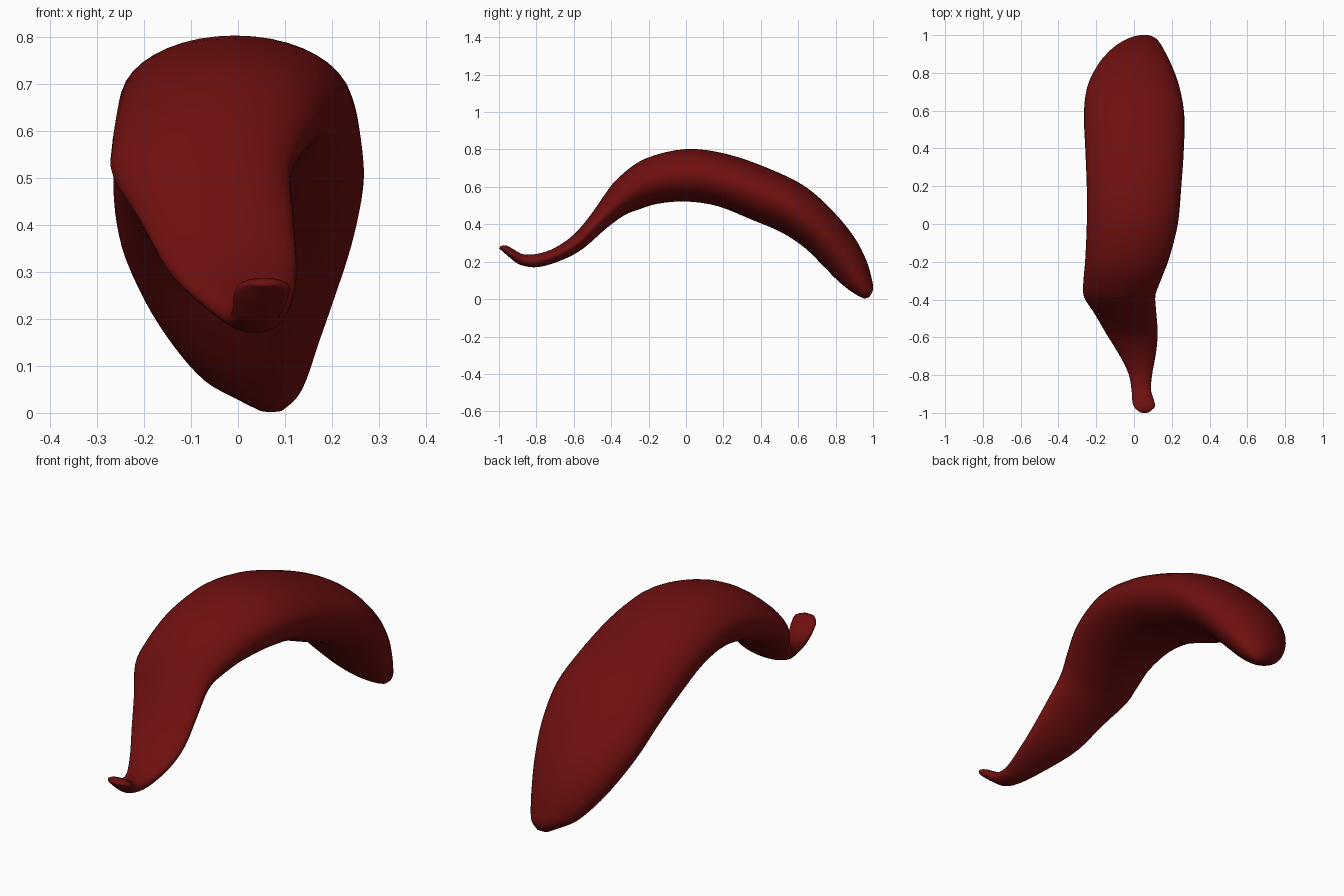
import bpy, bmesh, math
from mathutils import Vector

if "Cube" in bpy.data.objects:
    bpy.data.objects.remove(bpy.data.objects["Cube"])

# Sections from thin tip to blunt tail: top y, top z, bottom y, bottom z, left x, right x
SECTIONS = [
    (-.990, .284, -1.00, .272, .030, .080),
    (-.960, .286, -.975, .250, .000, .110),
    (-.920, .265, -.940, .220, -.010, .105),
    (-.870, .240, -.885, .183, -.013, .090),
    (-.790, .243, -.790, .171, -.030, .097),
    (-.700, .275, -.660, .210, -.085, .117),
    (-.600, .345, -.550, .270, -.150, .125),
    (-.510, .450, -.430, .375, -.210, .118),
    (-.430, .565, -.330, .448, -.266, .113),
    (-.360, .650, -.250, .480, -.268, .138),
    (-.220, .750, -.150, .510, -.258, .185),
    (.000, .802, .000, .522, -.250, .232),
    (.220, .775, .170, .497, -.250, .250),
    (.450, .695, .350, .425, -.258, .264),
    (.640, .600, .510, .357, -.265, .266),
    (.790, .465, .640, .270, -.250, .243),
    (.900, .330, .740, .170, -.200, .205),
    (.965, .205, .810, .100, -.140, .172),
    (.995, .100, .870, .050, -.075, .147),
    (1.00, .050, .920, .018, -.005, .125),
    (.980, .010, .955, .002, .045, .095),
]
SIDES, STEPS = 40, 4


def spline(a, b, c, d, t):
    """Catmull-Rom blend of four neighbouring sections."""
    return [0.5 * (2*q + (r-p)*t + (2*p-5*q+4*r-s)*t*t + (3*q-p-3*r+s)*t**3)
            for p, q, r, s in zip(a, b, c, d)]


def smooth_sections():
    n = len(SECTIONS)
    for i in range(n - 1):
        four = [SECTIONS[min(max(i + k, 0), n - 1)] for k in (-1, 0, 1, 2)]
        for s in range(STEPS):
            yield spline(*four, s / STEPS)
    yield SECTIONS[-1]


# Curved body: oval rings skinned along the bend
bm = bmesh.new()
rings = []
for ty, tz, by, bz, xl, xr in smooth_sections():
    centre = Vector(((xl + xr) / 2, (ty + by) / 2, (tz + bz) / 2))
    up = Vector((0, (ty - by) / 2, (tz - bz) / 2))
    side = Vector(((xr - xl) / 2, 0, 0))
    rings.append([bm.verts.new(centre + side * math.cos(a) + up * math.sin(a))
                  for a in (2 * math.pi * k / SIDES for k in range(SIDES))])
for r0, r1 in zip(rings, rings[1:]):
    for k in range(SIDES):
        j = (k + 1) % SIDES
        bm.faces.new((r0[k], r0[j], r1[j], r1[k]))
# Closed ends
bm.faces.new(rings[0])
bm.faces.new(rings[-1])
bmesh.ops.recalc_face_normals(bm, faces=bm.faces)
for f in bm.faces:
    f.smooth = True

mesh = bpy.data.meshes.new("curved_body")
bm.to_mesh(mesh)
bm.free()
body = bpy.data.objects.new("curved_body", mesh)
bpy.context.collection.objects.link(body)

# Dark red skin
red = bpy.data.materials.new("dark_red")
red.diffuse_color = (0.16, 0.005, 0.005, 1)
red.use_nodes = True
red.node_tree.nodes["Principled BSDF"].inputs["Base Color"].default_value = red.diffuse_color
mesh.materials.append(red)
